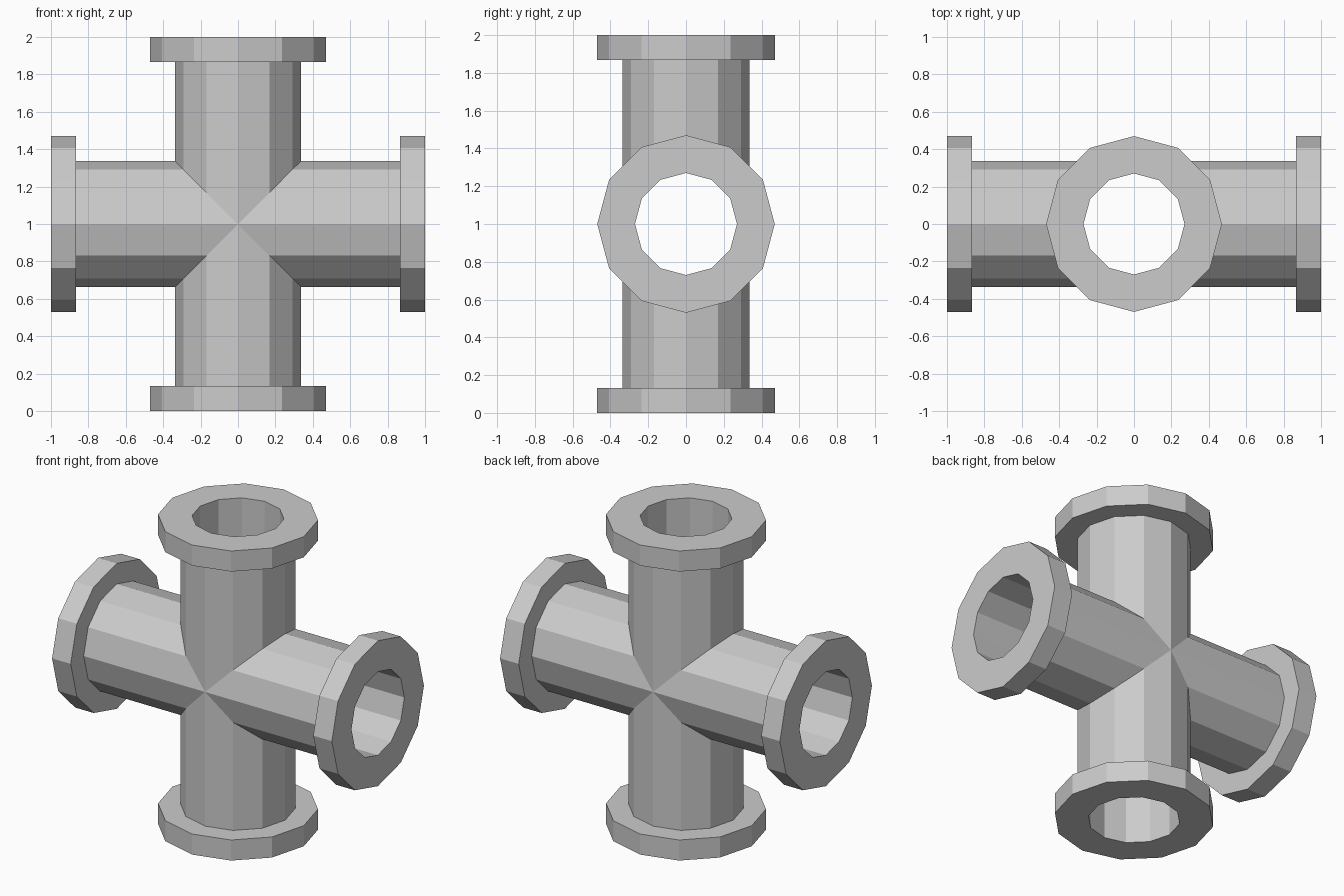
import bpy, bmesh
from math import sin, cos, pi
from mathutils import Matrix

cube = bpy.data.objects.get("Cube")
if cube:
    bpy.data.objects.remove(cube, do_unlink=True)

SIDES = 12
PIPE_R, FLANGE_R, BORE_R = 0.337, 0.47, 0.27
END, FLANGE_START = 1.0, 0.867

steel = bpy.data.materials.new("grey_metal")
steel.use_nodes = True
grey = (0.6, 0.6, 0.6, 1)
steel.diffuse_color = grey
steel.node_tree.nodes["Principled BSDF"].inputs["Base Color"].default_value = grey


def ring(bm, radius, height, turn):
    """One polygon ring; height None gives the mitre where the pipes cross."""
    verts = []
    for i in range(SIDES):
        a = 2 * pi * i / SIDES
        x, y = radius * cos(a), radius * sin(a)
        z = abs(x) if height is None else height
        verts.append(bm.verts.new(turn @ Matrix.Translation((x, y, z)).translation))
    return verts


# Each arm runs from the outer mitre, round the flange, back down the bore
profile = [(PIPE_R, None), (PIPE_R, FLANGE_START), (FLANGE_R, FLANGE_START),
           (FLANGE_R, END), (BORE_R, END), (BORE_R, None)]

bm = bmesh.new()
for k in range(4):
    turn = Matrix.Rotation(k * pi / 2, 4, 'Y')
    rings = [ring(bm, r, h, turn) for r, h in profile]
    for low, high in zip(rings, rings[1:]):
        for i in range(SIDES):
            j = (i + 1) % SIDES
            bm.faces.new((low[i], low[j], high[j], high[i]))

# Weld the four arms together along the mitres and stand the fitting on the floor
bmesh.ops.remove_doubles(bm, verts=bm.verts[:], dist=0.0005)
bmesh.ops.translate(bm, verts=bm.verts[:], vec=(0, 0, END))

mesh = bpy.data.meshes.new("pipe_cross")
bm.to_mesh(mesh)
bm.free()
mesh.materials.append(steel)
bpy.context.collection.objects.link(bpy.data.objects.new("pipe_cross", mesh))
